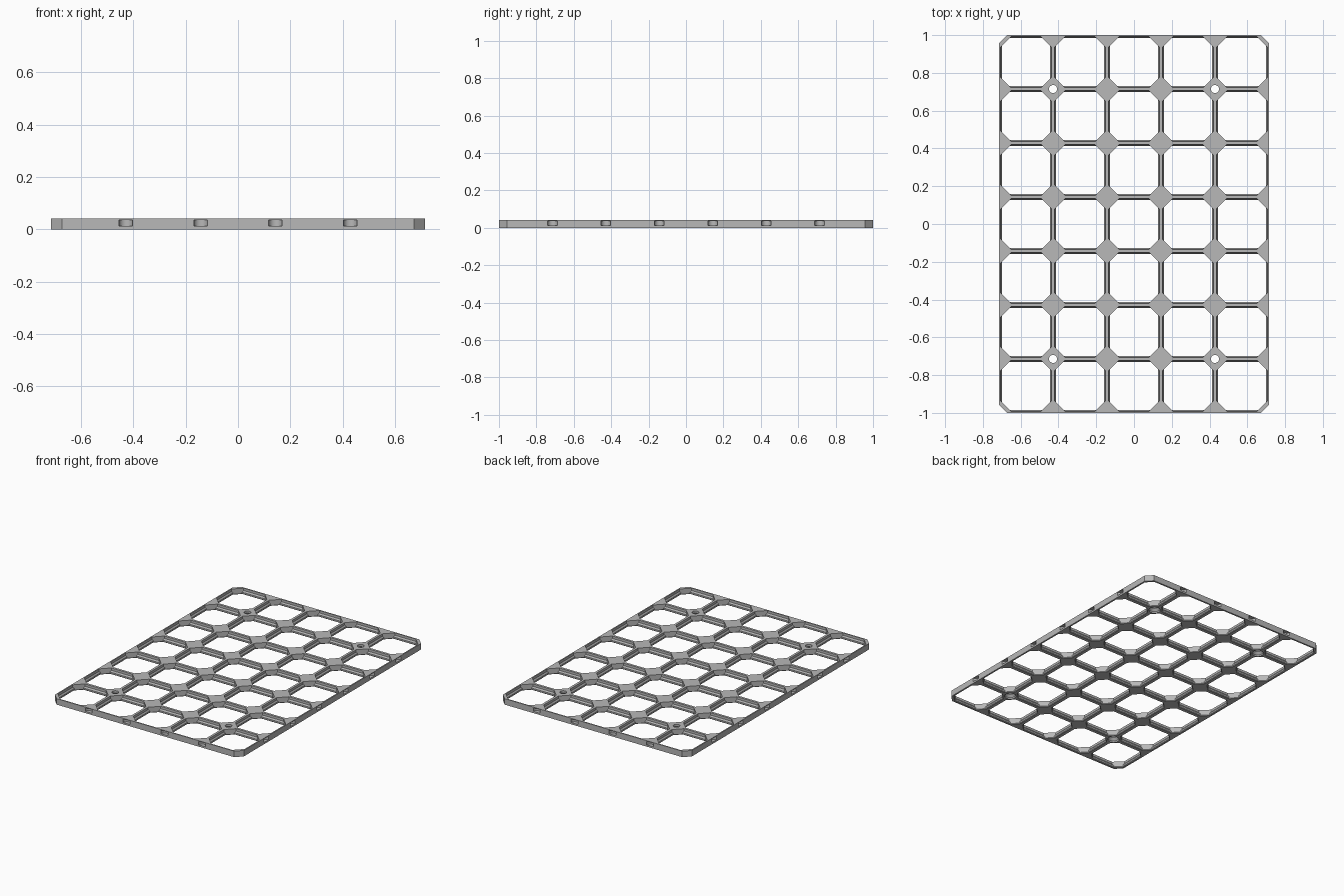
import bpy, bmesh, math
from mathutils import Matrix, Vector

if "Cube" in bpy.data.objects:
    bpy.data.objects.remove(bpy.data.objects["Cube"])

U = 2 / 196            # one millimetre
PITCH, COLS, ROWS, THICK = 28, 5, 7, 4
W, L = COLS * PITCH / 2, ROWS * PITCH / 2

grey = bpy.data.materials.new("light grey")
grey.use_nodes = True
colour = (0.48, 0.48, 0.48, 1)
grey.diffuse_color = colour
grey.node_tree.nodes["Principled BSDF"].inputs["Base Color"].default_value = colour


def finish(bm, name):
    bmesh.ops.recalc_face_normals(bm, faces=bm.faces)
    bmesh.ops.scale(bm, vec=(U, U, U), verts=bm.verts)
    mesh = bpy.data.meshes.new(name)
    bm.to_mesh(mesh)
    bm.free()
    mesh.materials.append(grey)
    obj = bpy.data.objects.new(name, mesh)
    bpy.context.collection.objects.link(obj)
    return obj


def octagon(bm, cx, cy, inset, cut, z):
    """Chamfered square opening, two points per corner, anticlockwise."""
    h, k = PITCH / 2 - inset, PITCH / 2 - (cut - inset)
    pts = []
    for i in range(4):
        turn = Matrix.Rotation(i * math.pi / 2, 3, "Z")
        for p in ((h, k), (k, h)):
            pts.append(bm.verts.new(turn @ Vector((*p, 0)) + Vector((cx, cy, z))))
    return pts


def bridge(bm, a, b):
    n = len(a)
    for i in range(n):
        bm.faces.new((a[i], a[(i + 1) % n], b[(i + 1) % n], b[i]))


def flat_frame(bm, cx, cy, ring, z):
    """Flat face between the square cell edge and its opening."""
    h = PITCH / 2
    c = [bm.verts.new((cx + x * h, cy + y * h, z))
         for x, y in ((1, 1), (-1, 1), (-1, -1), (1, -1))]
    for i in range(4):
        j = (i + 1) % 4
        bm.faces.new((c[i], ring[2 * i], ring[2 * i + 1]))
        bm.faces.new((c[i], ring[2 * i + 1], ring[2 * j], c[j]))


# Lattice: inset, corner cut and height of each ring in an opening
SECTION = ((1.1, 6.43, 0), (1.5, 7, 0.4), (1.5, 7, 1.4), (0.8, 7, 2.4), (0.8, 7, THICK))
bm = bmesh.new()
for col in range(COLS):
    for row in range(ROWS):
        cx, cy = (col + 0.5) * PITCH - W, (row + 0.5) * PITCH - L
        rings = [octagon(bm, cx, cy, *s) for s in SECTION]
        for low, high in zip(rings, rings[1:]):
            bridge(bm, low, high)
        flat_frame(bm, cx, cy, rings[0], 0)
        flat_frame(bm, cx, cy, rings[-1], THICK)
bmesh.ops.remove_doubles(bm, verts=bm.verts, dist=0.001)
# Outer walls join the two open borders
bmesh.ops.bridge_loops(bm, edges=[e for e in bm.edges if e.is_boundary])
panel = finish(bm, "grid_panel")

# Cutters
bm = bmesh.new()


def lathe(x, y, profile, sides=32):
    rings = []
    for r, z in profile:
        rings.append([bm.verts.new((x + r * math.cos(t * math.tau / sides),
                                    y + r * math.sin(t * math.tau / sides), z))
                      for t in range(sides)])
    for a, b in zip(rings, rings[1:]):
        bridge(bm, a, b)
    bm.faces.new(rings[0])
    bm.faces.new(rings[-1])


# Connector sockets around the rim
SOCKET = ((2.55, 1.2), (2.55, 3.6))
for side in (-1, 1):
    for i in range(1, COLS):
        lathe(i * PITCH - W, side * L, SOCKET)
    for i in range(1, ROWS):
        lathe(side * W, i * PITCH - L, SOCKET)

# Countersunk screw holes and chamfered outer corners
SCREW = ((3.6, -1), (3.6, 1), (2.1, 2.5), (2.1, THICK + 1))
CHAMFER = 4.2
for sx in (-1, 1):
    for sy in (-1, 1):
        lathe(sx * (W - PITCH), sy * (L - PITCH), SCREW)
        half = 5
        reach = half * math.sqrt(2) - CHAMFER / 2
        place = (Matrix.Translation((sx * (W + reach), sy * (L + reach), THICK / 2))
                 @ Matrix.Rotation(math.pi / 4, 4, "Z")
                 @ Matrix.Diagonal((2 * half, 4 * half, 10, 1) if sx == sy
                                   else (4 * half, 2 * half, 10, 1)))
        # Slide the block so its long face lies on the chamfer line
        shift = (half - (reach * 2 + CHAMFER) / math.sqrt(2)) / math.sqrt(2)
        place = Matrix.Translation((sx * shift, sy * shift, 0)) @ place
        bmesh.ops.create_cube(bm, size=1, matrix=place)
cutter = finish(bm, "panel_cutter")
cutter.hide_render = True

mod = panel.modifiers.new("cut", "BOOLEAN")
mod.operation = "DIFFERENCE"
mod.solver = "EXACT"
mod.object = cutter
bpy.context.view_layer.objects.active = panel
panel.select_set(True)
bpy.ops.object.modifier_apply(modifier=mod.name)
bpy.data.objects.remove(cutter)
bpy.ops.object.shade_smooth_by_angle(angle=math.radians(25))
